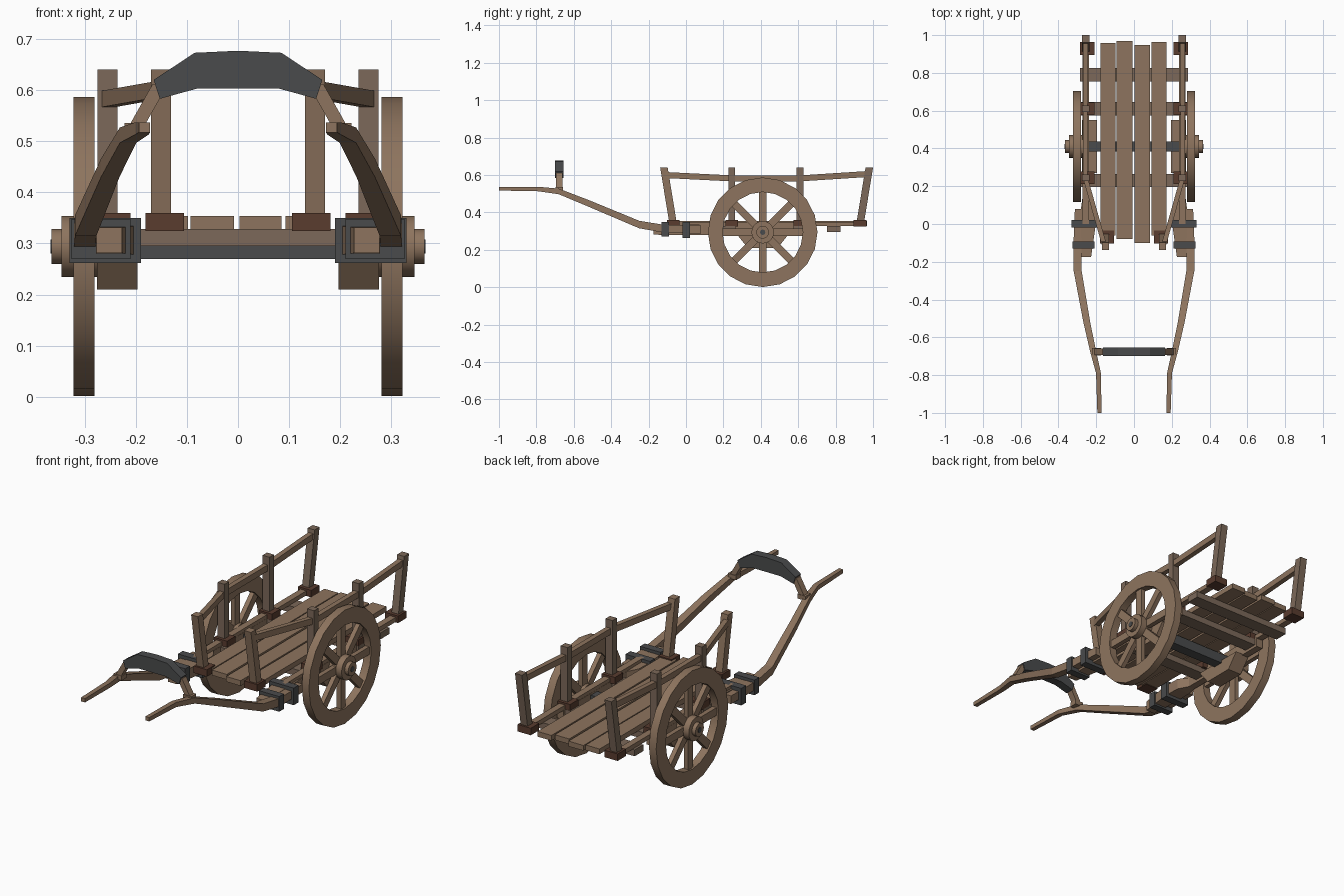
import bpy, bmesh, math
from mathutils import Vector

if "Cube" in bpy.data.objects:
    bpy.data.objects.remove(bpy.data.objects["Cube"])


def mat(name, c):
    m = bpy.data.materials.new(name)
    m.diffuse_color = (*c, 1)
    m.use_nodes = True
    m.node_tree.nodes["Principled BSDF"].inputs["Base Color"].default_value = m.diffuse_color
    return m


WOOD = mat("warm wood", (0.27, 0.175, 0.112))
GREY = mat("weathered wood", (0.20, 0.14, 0.10))
RED = mat("dark red wood", (0.10, 0.045, 0.028))
IRON = mat("dark iron", (0.068, 0.070, 0.072))


def finish(name, bm, m, smooth=False):
    bmesh.ops.recalc_face_normals(bm, faces=bm.faces)
    me = bpy.data.meshes.new(name)
    bm.to_mesh(me)
    bm.free()
    me.materials.append(m)
    ob = bpy.data.objects.new(name, me)
    bpy.context.collection.objects.link(ob)
    if smooth:
        bpy.ops.object.select_all(action='DESELECT')
        ob.select_set(True)
        bpy.context.view_layer.objects.active = ob
        bpy.ops.object.shade_smooth_by_angle(angle=math.radians(30))
    return ob


def skin(bm, rings, closed=False):
    """Join rings of points with quads; cap the ends unless closed."""
    vs = [[bm.verts.new(p) for p in r] for r in rings]
    n = len(vs[0])
    for i in range(len(vs) if closed else len(vs) - 1):
        a, b = vs[i], vs[(i + 1) % len(vs)]
        for j in range(n):
            k = (j + 1) % n
            bm.faces.new((a[j], a[k], b[k], b[j]))
    if not closed:
        bm.faces.new(vs[0])
        bm.faces.new(vs[-1])


def sweep(name, pts, m, plane="xz"):
    """Rectangular bar through (x, y, z, width, depth) points."""
    u = Vector((1, 0, 0))
    v = Vector((0, 0, 1)) if plane == "xz" else Vector((0, 1, 0))
    bm = bmesh.new()
    rings = []
    for x, y, z, w, h in pts:
        c = Vector((x, y, z))
        rings.append([c + u * (a * w / 2) + v * (b * h / 2)
                      for a, b in ((-1, -1), (1, -1), (1, 1), (-1, 1))])
    skin(bm, rings)
    return finish(name, bm, m)


def box(name, x0, x1, y0, y1, z0, z1, m):
    x, z, w, h = (x0 + x1) / 2, (z0 + z1) / 2, abs(x1 - x0), z1 - z0
    return sweep(name, [(x, y0, z, w, h), (x, y1, z, w, h)], m)


def extrude(name, outline, axis, a, b, m):
    """Extrude a 2D outline along x (outline = y,z) or y (outline = x,z)."""
    bm = bmesh.new()
    skin(bm, [[(t, p, q) if axis == "x" else (p, t, q) for p, q in outline] for t in (a, b)])
    return finish(name, bm, m)


WY, WZ, SIDES = 0.41, 0.294, 20


def lathe(name, profile, m, closed):
    """Spin (x, radius) points about the axle line."""
    bm = bmesh.new()
    rings = []
    for x, r in profile:
        rings.append([(x, WY + r * math.sin(2 * math.pi * i / SIDES),
                       WZ + r * math.cos(2 * math.pi * i / SIDES)) for i in range(SIDES)])
    skin(bm, rings, closed)
    return finish(name, bm, m, True)


# deck planks of uneven length
for x0, x1, y0, y1 in ((-0.177, -0.098, -0.06, 0.957), (-0.093, -0.008, -0.08, 0.968),
                       (0.003, 0.085, -0.10, 0.947), (0.093, 0.172, -0.06, 0.963)):
    box("deck_plank", x0, x1, y0, y1, 0.327, 0.354, WOOD)

# cross beams and axle
for y in (0.23, 0.61, 0.79):
    box("cross_beam", -0.285, 0.285, y - 0.035, y + 0.035, 0.295, 0.328, GREY)
box("axle", -0.29, 0.29, WY - 0.027, WY + 0.027, 0.27, 0.322, IRON)

# yoke arch
half = [(0.165, 0.62), (0.085, 0.673), (0, 0.677)]
low = [(0.153, 0.583), (0.08, 0.603)]
arch = (half + [(-x, z) for x, z in half[1::-1]]
        + [(-x, z) for x, z in low] + low[::-1])
extrude("yoke_arch", arch, "y", -0.70, -0.655, IRON)

for s in (-1, 1):
    # wheel: rim, hub, cap, axle end, spokes
    lathe("wheel_rim", [(s * 0.281, 0.215), (s * 0.281, 0.293), (s * 0.322, 0.293),
                        (s * 0.322, 0.215)], WOOD, True)
    lathe("wheel_hub", [(s * 0.272, 0.06), (s * 0.345, 0.06)], WOOD, False)
    lathe("hub_cap", [(s * 0.34, 0.034), (s * 0.365, 0.034)], WOOD, False)
    lathe("axle_end", [(s * 0.36, 0.014), (s * 0.367, 0.014)], IRON, False)
    for i in range(8):
        a = math.pi / 4 * i
        d, t = Vector((0, math.sin(a), math.cos(a))), Vector((0, math.cos(a), -math.sin(a)))
        bm = bmesh.new()
        rings = []
        for r in (0.04, 0.225):
            c = Vector((s * 0.301, WY, WZ)) + d * r
            rings.append([c + t * (p * 0.02) + Vector((q * 0.012, 0, 0))
                          for p, q in ((-1, -1), (1, -1), (1, 1), (-1, 1))])
        skin(bm, rings)
        finish("wheel_spoke", bm, WOOD)

    # side frame: front beam, deck edge rail, axle bolster
    sweep("side_beam", [(s * 0.252, -0.175, 0.306, 0.05, 0.05),
                        (s * 0.242, 0.0, 0.306, 0.08, 0.056),
                        (s * 0.242, 0.09, 0.306, 0.075, 0.056),
                        (s * 0.255, 0.14, 0.306, 0.036, 0.05),
                        (s * 0.255, 0.66, 0.306, 0.036, 0.05)], WOOD)
    box("deck_edge", s * 0.238, s * 0.272, 0.0, 0.955, 0.327, 0.35, WOOD)
    extrude("axle_bolster", [(0.27, 0.285), (0.33, 0.21), (0.49, 0.21), (0.55, 0.285)],
            "x", s * 0.197, s * 0.276, WOOD)

    # iron bands holding the shaft to the beam
    box("rear_band", s * 0.19, s * 0.33, -0.018, 0.022, 0.262, 0.35, IRON)
    box("front_band", s * 0.21, s * 0.326, -0.13, -0.092, 0.27, 0.348, IRON)

    # pulling shaft
    sweep("shaft", [(s * 0.183, -1.0, 0.527, 0.022, 0.02),
                    (s * 0.188, -0.79, 0.525, 0.026, 0.024),
                    (s * 0.215, -0.68, 0.512, 0.032, 0.03),
                    (s * 0.25, -0.52, 0.448, 0.036, 0.036),
                    (s * 0.298, -0.25, 0.335, 0.042, 0.04),
                    (s * 0.300, -0.12, 0.313, 0.042, 0.042),
                    (s * 0.296, 0.08, 0.308, 0.034, 0.042)], WOOD)

    # yoke leg and its foot
    sweep("yoke_leg", [(s * 0.205, -0.677, 0.518, 0.03, 0.034),
                       (s * 0.152, -0.677, 0.612, 0.03, 0.034)], WOOD, "xy")
    box("yoke_foot", s * 0.175, s * 0.222, -0.697, -0.657, 0.513, 0.536, WOOD)

    # posts: base x, base y, top y, colour
    for name, x, y0, y1, m in (("front_post", 0.151, -0.068, -0.118, WOOD),
                               ("middle_post", 0.255, 0.245, 0.245, GREY),
                               ("middle_post", 0.255, 0.61, 0.61, GREY),
                               ("rear_post", 0.255, 0.93, 0.98, GREY)):
        d = 0.036 if y0 == y1 else 0.04
        sweep(name, [(s * x, y0, 0.335, 0.039, d), (s * x, y1, 0.64, 0.039, d)], m, "xy")
        box("post_base", s * (x - 0.045), s * (x + 0.03), y0 - 0.034, y0 + 0.034,
            0.324, 0.36, RED)

    # top rail between the posts
    sweep("top_rail", [(s * 0.156, -0.115, 0.600, 0.026, 0.032),
                       (s * 0.258, 0.245, 0.582, 0.026, 0.032),
                       (s * 0.258, 0.61, 0.582, 0.026, 0.032),
                       (s * 0.256, 0.985, 0.606, 0.026, 0.032)], WOOD)
